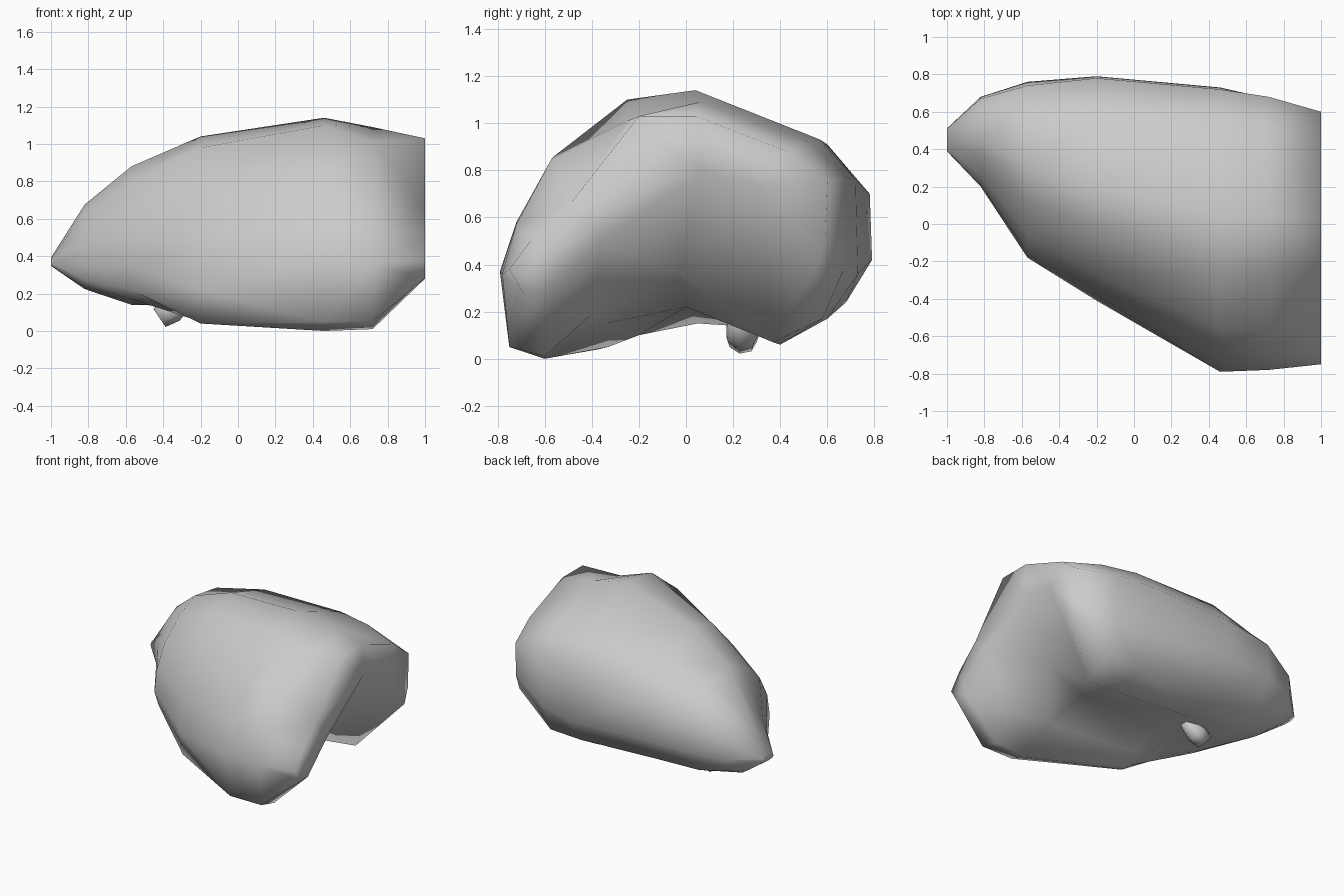
import bpy, bmesh, math
from mathutils import Vector

if "Cube" in bpy.data.objects:
    bpy.data.objects.remove(bpy.data.objects["Cube"])

grey = bpy.data.materials.new("plain grey")
grey.diffuse_color = (0.6, 0.6, 0.6, 1)
grey.use_nodes = True
grey.node_tree.nodes["Principled BSDF"].inputs["Base Color"].default_value = grey.diffuse_color

# Cross-sections of the arched lobe: x, then (y, z) pairs from the front
# bottom edge, up the front, over the top, down the back, along the underside
SECTIONS = [
    (1.0, [-.60, .28, -.69, .28, -.75, .38, -.66, .50, -.49, .66, -.20, 1.03, .04, 1.03,
           .43, .88, .60, .75, .59, .50, .55, .39, .30, .74, .06, .79, -.36, .50]),
    (.72, [-.60, .01, -.75, .05, -.78, .36, -.72, .57, -.57, .85, -.25, 1.01, .06, 1.09,
           .52, .92, .68, .77, .67, .38, .58, .17, .37, .07, -.03, .36, -.41, .18]),
    (.46, [-.60, .00, -.75, .05, -.79, .37, -.72, .58, -.56, .86, -.25, 1.10, .04, 1.14,
           .57, .93, .72, .76, .73, .36, .60, .17, .40, .06, .00, .22, -.34, .15]),
    (-.2, [-.33, .05, -.37, .04, -.41, .22, -.38, .48, -.27, .73, -.03, .98, .20, 1.04,
           .60, .91, .78, .70, .79, .42, .68, .24, .35, .14, .02, .19, -.20, .10]),
    (-.57, [-.06, .17, -.13, .22, -.18, .34, -.15, .50, -.06, .66, .13, .81, .30, .88,
            .56, .84, .74, .67, .76, .41, .66, .24, .40, .14, .20, .14, .05, .15]),
]


def loft(name, rings):
    """Join closed rings of points into a capped, smooth-shaded skin."""
    bm = bmesh.new()
    loops = [[bm.verts.new(p) for p in ring] for ring in rings]
    n = len(loops[0])
    for a, b in zip(loops, loops[1:]):
        for i in range(n):
            j = (i + 1) % n
            bm.faces.new((a[i], a[j], b[j], b[i]))
    bm.faces.new(loops[0])
    bm.faces.new(loops[-1])
    bmesh.ops.recalc_face_normals(bm, faces=bm.faces)
    bmesh.ops.triangulate(bm, faces=bm.faces[:])
    mesh = bpy.data.meshes.new(name)
    bm.to_mesh(mesh)
    bm.free()
    mesh.materials.append(grey)
    obj = bpy.data.objects.new(name, mesh)
    bpy.context.collection.objects.link(obj)
    bpy.ops.object.select_all(action='DESELECT')
    bpy.context.view_layer.objects.active = obj
    obj.select_set(True)
    bpy.ops.object.shade_smooth_by_angle(angle=math.radians(95))
    return obj


def shrink(ring, x, centre, new_centre, sy, sz):
    """Copy a ring to another x, scaled about its centre."""
    return [Vector((x, new_centre[0] + (p.y - centre[0]) * sy,
                    new_centre[1] + (p.z - centre[1]) * sz)) for p in ring]


# Main lobe, tapering to a small blunt tip on the left
rings = [[Vector((x, v[i], v[i + 1])) for i in range(0, len(v), 2)]
         for x, v in SECTIONS]
base = (.29, .51)
last = rings[-1]
rings.append(shrink(last, -.82, base, (.44, .45), .51, .61))
rings.append(shrink(last, -1.0, base, (.45, .37), .13, .06))
loft("arched_lobe", rings)

# Small tapered stub hanging from the underside
start, end = Vector((-.26, .24, .18)), Vector((-.42, .24, .07))
axis = (end - start).normalized()
side = Vector((0, 1, 0))
up = axis.cross(side)
stub = []
for t, r in ((0, .05), (.6, .075), (1, .06)):
    c = start.lerp(end, t)
    stub.append([c + r * (math.cos(a) * side + math.sin(a) * up)
                 for a in (k * math.tau / 7 for k in range(7))])
loft("underside_stub", stub)
